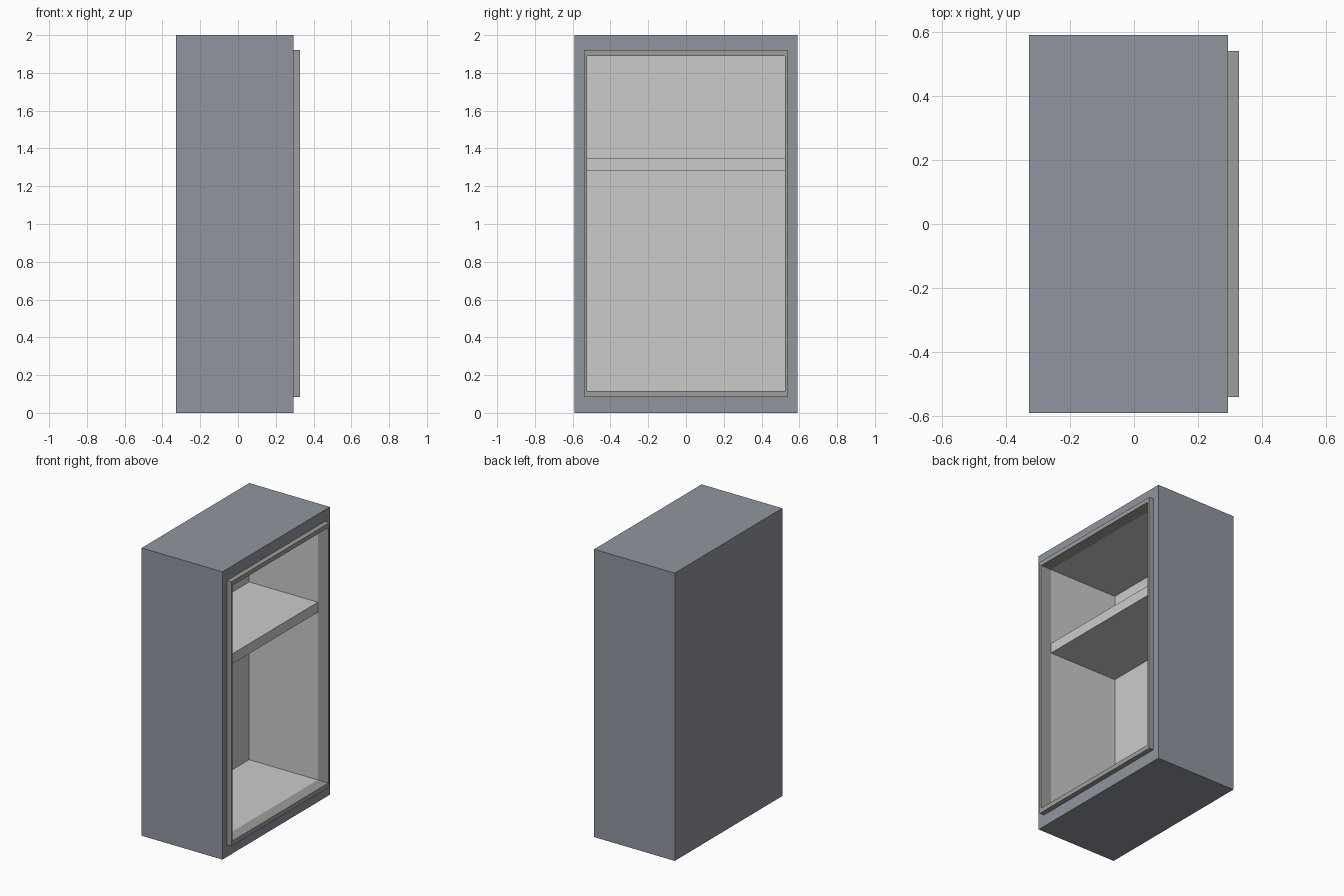
import bpy, bmesh

if "Cube" in bpy.data.objects:
    bpy.data.objects.remove(bpy.data.objects["Cube"])


def material(name, rgb):
    m = bpy.data.materials.new(name)
    m.diffuse_color = (*rgb, 1)
    m.use_nodes = True
    m.node_tree.nodes["Principled BSDF"].inputs["Base Color"].default_value = m.diffuse_color
    return m


def lofted_box(name, sections, cap_start=False, cap_end=False, mat=None):
    """Bridge rectangles given as (x, half width in y, z low, z high)."""
    bm = bmesh.new()
    loops = [[bm.verts.new((x, y, z)) for y, z in
              ((-w, lo), (w, lo), (w, hi), (-w, hi))] for x, w, lo, hi in sections]
    for a, b in zip(loops, loops[1:]):
        for i in range(4):
            j = (i + 1) % 4
            bm.faces.new((a[i], a[j], b[j], b[i]))
    if cap_start:
        bm.faces.new(loops[0][::-1])
    if cap_end:
        bm.faces.new(loops[-1])
    mesh = bpy.data.meshes.new(name)
    bm.to_mesh(mesh)
    bm.free()
    ob = bpy.data.objects.new(name, mesh)
    bpy.context.collection.objects.link(ob)
    if mat:
        mesh.materials.append(mat)
    return ob


slate = material("slate", (0.28, 0.30, 0.345))
seal_grey = material("seal_grey", (0.34, 0.34, 0.33))

BACK, FRONT, LIP = -0.327, 0.293, 0.327
CAVITY_FRONT, CAVITY_BACK = 0.246, -0.282
outer = (0.59, 0.0, 2.0)
rim = (0.54, 0.083, 1.92)
inner = (0.525, 0.115, 1.89)

# Outer cabinet shell, open where the seal frame sits
lofted_box("cabinet_body", [(BACK, *outer), (FRONT, *outer), (FRONT, *rim)],
           cap_start=True, mat=slate)

# Raised frame round the opening, turning back into the cabinet
lofted_box("seal_frame", [(FRONT, *rim), (LIP, *rim), (LIP, *inner),
                          (CAVITY_FRONT, *inner)], mat=seal_grey)

# Inside lining with its back wall
lofted_box("inner_lining", [(CAVITY_FRONT, *inner), (CAVITY_BACK, *inner)],
           cap_end=True)

# Thick divider between the upper and lower compartments
lofted_box("divider_shelf", [(CAVITY_BACK, 0.525, 1.28, 1.35),
                             (CAVITY_FRONT, 0.525, 1.28, 1.35)],
           cap_start=True, cap_end=True)
